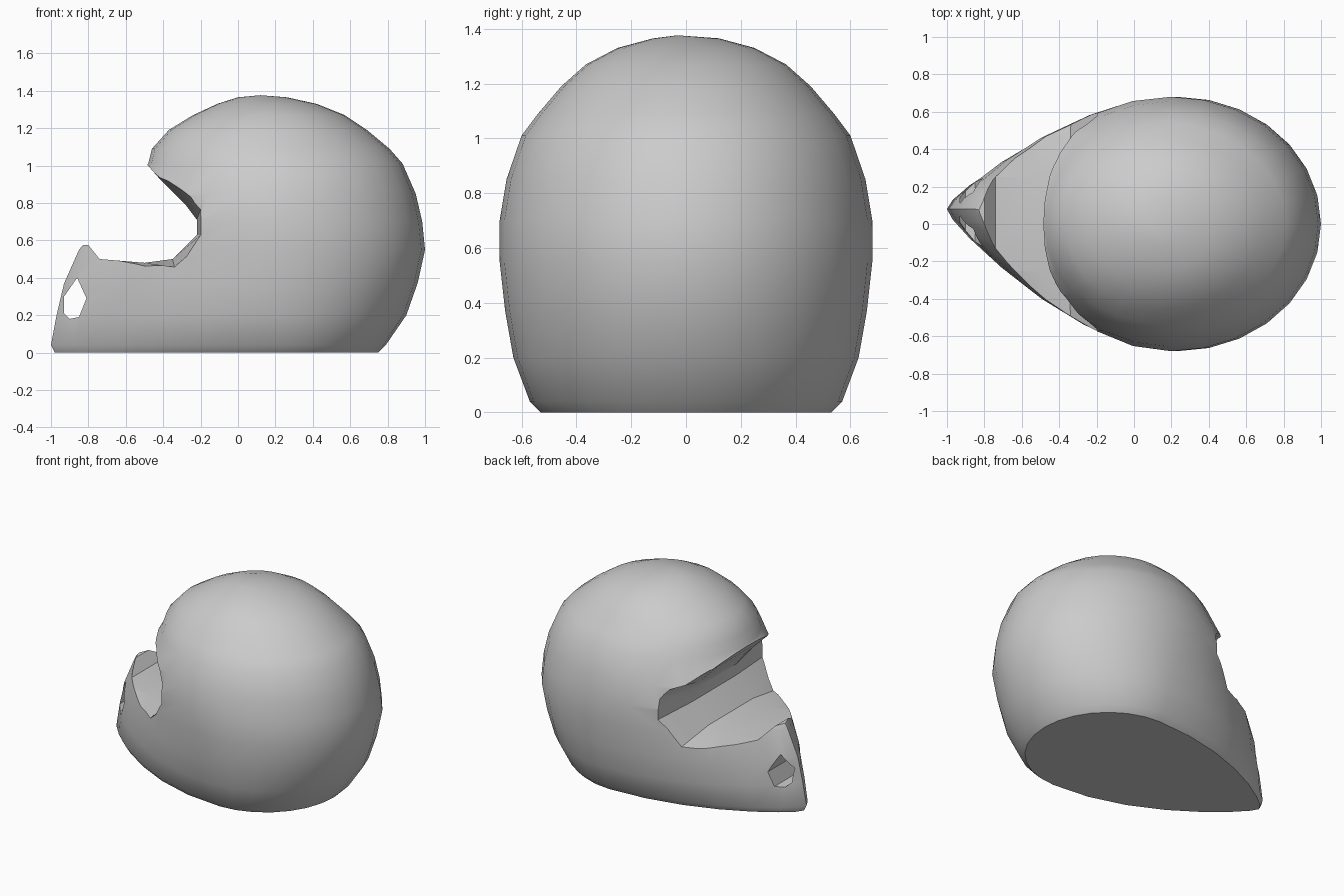
import bpy, bmesh, math

cube = bpy.data.objects.get("Cube")
if cube:
    bpy.data.objects.remove(cube, do_unlink=True)

grey = bpy.data.materials.new("shell grey")
grey.use_nodes = True
grey.diffuse_color = (0.6, 0.6, 0.6, 1)
grey.node_tree.nodes["Principled BSDF"].inputs["Base Color"].default_value = (0.6, 0.6, 0.6, 1)


def loft(name, rings, apex=None):
    """Skin a stack of closed rings; cap the ends, or close on an apex point."""
    bm = bmesh.new()
    vs = [[bm.verts.new(p) for p in ring] for ring in rings]
    n = len(vs[0])
    for a, b in zip(vs, vs[1:]):
        for i in range(n):
            j = (i + 1) % n
            bm.faces.new((a[i], a[j], b[j], b[i]))
    bm.faces.new(vs[0][::-1])
    if apex:
        tip = bm.verts.new(apex)
        for i in range(n):
            bm.faces.new((vs[-1][i], vs[-1][(i + 1) % n], tip))
    else:
        bm.faces.new(vs[-1])
    bmesh.ops.recalc_face_normals(bm, faces=bm.faces)
    mesh = bpy.data.meshes.new(name)
    bm.to_mesh(mesh)
    bm.free()
    mesh.materials.append(grey)
    ob = bpy.data.objects.new(name, mesh)
    bpy.context.collection.objects.link(ob)
    return ob


def shell_ring(z, back, front, width, sides=28):
    """Round at the back; tapering to a narrow chin at the front when low."""
    low = min(1, max(0, (1.0 - z) / 0.45))
    cx = 0.23 * low + (back + front) / 2 * (1 - low)
    ring = []
    for i in range(sides):
        t = 2 * math.pi * i / sides
        c, s = math.cos(t), math.sin(t)
        if c >= 0:
            ring.append((cx + (back - cx) * c, width * s, z))
        else:
            taper = 1 - 0.75 * low * (1 - abs(s))
            ring.append((cx + (cx - front) * c,
                         width * s * taper + 0.08 * low * c * c, z))
    return ring


# Helmet shell: height, back x, front x, half width
levels = [
    (0.00, 0.75, -0.98, 0.53), (0.04, 0.79, -1.00, 0.57),
    (0.20, 0.90, -0.97, 0.63), (0.37, 0.96, -0.93, 0.66),
    (0.55, 1.00, -0.85, 0.68), (0.70, 0.985, -0.72, 0.68),
    (0.85, 0.95, -0.62, 0.655), (1.01, 0.88, -0.48, 0.60),
    (1.09, 0.81, -0.46, 0.54), (1.19, 0.69, -0.37, 0.455),
    (1.27, 0.57, -0.24, 0.365), (1.33, 0.42, -0.11, 0.25),
    (1.365, 0.26, 0.0, 0.12),
]
shell = loft("helmet_shell", [shell_ring(*l) for l in levels], (0.12, -0.03, 1.376))

# Visor opening: profile (x, z, flare x, flare z) that widens towards the sides
profile = [
    (-1.30, 0.57, 0, 0), (-0.80, 0.575, 0, 0), (-0.74, 0.50, 0, -0.05),
    (-0.50, 0.48, 0, -0.06), (-0.35, 0.50, 0.02, -0.08), (-0.22, 0.63, 0.03, 0),
    (-0.22, 0.71, 0.03, 0.08), (-0.28, 0.79, 0.05, 0.07),
    (-0.42, 0.93, 0.02, 0.03), (-0.49, 1.01, 0, 0), (-1.30, 1.01, 0, 0),
]
sections = [[(x + f * fx, y, z + f * fz) for x, z, fx, fz in profile]
            for y, f in ((-0.8, 1.2), (-0.25, 0), (0.25, 0), (0.8, 1.2))]
visor_cutter = loft("visor_cutter", sections)

# Chin vent: a hole through the chin from side to side
vent = [(-0.93, 0.21), (-0.90, 0.18), (-0.85, 0.19), (-0.81, 0.29),
        (-0.86, 0.40), (-0.93, 0.30)]
vent_cutter = loft("vent_cutter", [[(x, y, z) for x, z in vent] for y in (-0.6, 0.6)])

bpy.context.view_layer.objects.active = shell
for cutter in (visor_cutter, vent_cutter):
    cutter.hide_render = True
    mod = shell.modifiers.new("cut", 'BOOLEAN')
    mod.operation = 'DIFFERENCE'
    mod.solver = 'EXACT'
    mod.object = cutter
    bpy.ops.object.modifier_apply(modifier=mod.name)
    bpy.data.objects.remove(cutter, do_unlink=True)

# Smooth shell with crisp opening edges
for ob in bpy.context.selected_objects:
    ob.select_set(False)
shell.select_set(True)
bpy.ops.object.shade_smooth_by_angle(angle=math.radians(35))
